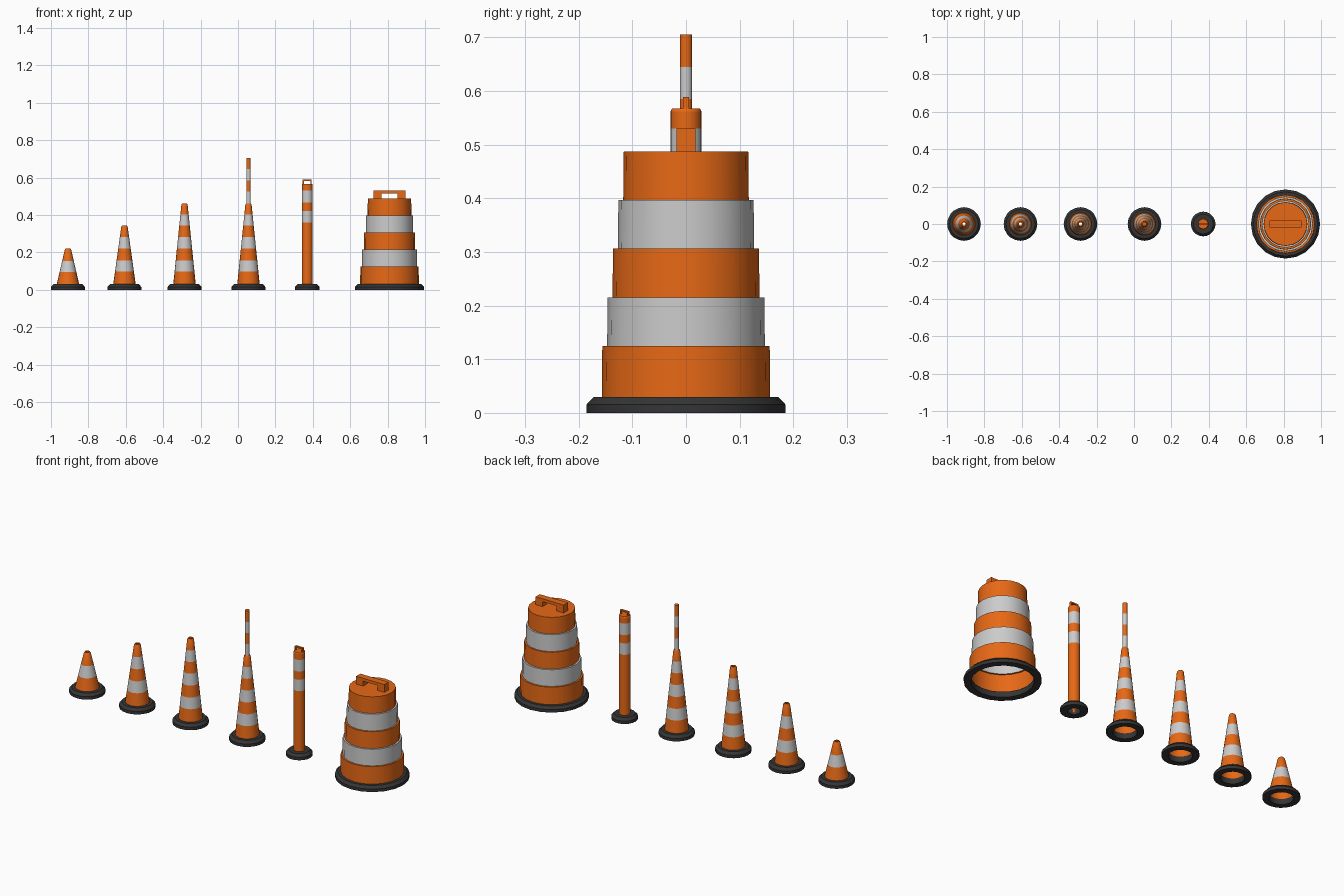
import bpy, bmesh, math

if "Cube" in bpy.data.objects:
    bpy.data.objects.remove(bpy.data.objects["Cube"])

SIDES = 20


def material(name, color):
    m = bpy.data.materials.new(name)
    m.diffuse_color = color
    m.use_nodes = True
    m.node_tree.nodes["Principled BSDF"].inputs["Base Color"].default_value = m.diffuse_color
    return m


ORANGE = material("safety_orange", (0.80, 0.14, 0.008, 1))
WHITE = material("reflective_grey", (0.55, 0.55, 0.55, 1))
BLACK = material("rubber_black", (0.035, 0.035, 0.035, 1))


def lathe(name, x, profile, mats, closed=False, band=None):
    """Spin (radius, z) points about a vertical axis; band(z) picks the material."""
    bm = bmesh.new()
    rings = []
    for r, z in profile:
        if r == 0:
            rings.append([bm.verts.new((0, 0, z))] * SIDES)
        else:
            rings.append([bm.verts.new((r * math.cos(2 * math.pi * i / SIDES),
                                        r * math.sin(2 * math.pi * i / SIDES), z))
                          for i in range(SIDES)])
    pairs = list(zip(rings, rings[1:]))
    if closed:
        pairs.append((rings[-1], rings[0]))
    for a, b in pairs:
        for i in range(SIDES):
            j = (i + 1) % SIDES
            loop = list(dict.fromkeys((a[i], a[j], b[j], b[i])))
            f = bm.faces.new(loop)
            if band:
                f.material_index = band(f.calc_center_median().z)
    finish(name, bm, (x, 0, 0), mats)


def finish(name, bm, loc, mats):
    mesh = bpy.data.meshes.new(name)
    bm.to_mesh(mesh)
    bm.free()
    for m in mats:
        mesh.materials.append(m)
    ob = bpy.data.objects.new(name, mesh)
    ob.location = loc
    bpy.context.collection.objects.link(ob)
    bpy.ops.object.select_all(action='DESELECT')
    ob.select_set(True)
    bpy.context.view_layer.objects.active = ob
    bpy.ops.object.shade_smooth_by_angle(angle=math.radians(30))


def base(name, x, r, hole):
    c = 0.013
    lathe(name, x, [(hole, 0), (r, 0), (r, 0.016), (r - c, 0.03), (hole, 0.03)],
          [BLACK], closed=True)


def handle(name, x, z, half, leg, height, bar, depth):
    """Arch-shaped grip extruded through y."""
    s = half - leg
    pts = [(-half, 0), (-s, 0), (-s, height - bar), (s, height - bar),
           (s, 0), (half, 0), (half, height), (-half, height)]
    bm = bmesh.new()
    face = bm.faces.new([bm.verts.new((px, -depth, pz)) for px, pz in pts])
    out = bmesh.ops.extrude_face_region(bm, geom=[face])
    bmesh.ops.translate(bm, vec=(0, 2 * depth, 0),
                        verts=[v for v in out['geom'] if isinstance(v, bmesh.types.BMVert)])
    bmesh.ops.recalc_face_normals(bm, faces=bm.faces)
    finish(name, bm, (x, 0, z), [ORANGE])


def striped(edges):
    """Alternate orange and grey at each height in edges."""
    return lambda z: sum(z > e for e in edges) % 2


# Traffic cones: hollow striped shells on rubber rings
def cone(name, x, edges, top, tip=None):
    base(name + "_base", x, 0.09, 0.058)
    r0, r1 = 0.060, 0.016
    radius = lambda z: r0 + (r1 - r0) * (z - 0.03) / (top - 0.03)
    pts = [(radius(z), z) for z in [0.01, 0.03] + edges + [top - 0.006]]
    pts += [(r1 - 0.003, top), (0.008, top), (0.008, top - 0.012)]
    lathe(name, x, pts, [ORANGE, WHITE], band=striped(edges))


cone("small_cone", -0.909, [0.095, 0.155], 0.22)
cone("medium_cone", -0.607, [0.097, 0.158, 0.22, 0.282], 0.345)
cone("large_cone", -0.286, [0.097, 0.158, 0.22, 0.282, 0.343, 0.403], 0.462)
cone("extended_cone", 0.056, [0.097, 0.158, 0.22, 0.282, 0.343, 0.403], 0.462)

# Striped extension tube on the fourth cone
tube = [0.525, 0.585, 0.645]
lathe("extension_tube", 0.056,
      [(0.0115, z) for z in [0.455] + tube + [0.705]] + [(0, 0.705)],
      [WHITE, ORANGE], band=striped(tube))

# Delineator post with small grip
base("post_base", 0.37, 0.066, 0.029)
bands = [0.36, 0.422, 0.467, 0.53]
lathe("post", 0.37,
      [(0.029, z) for z in [0.01] + bands + [0.562]] + [(0.026, 0.567), (0, 0.567)],
      [ORANGE, WHITE], band=striped(bands))
handle("post_grip", 0.37, 0.566, 0.024, 0.006, 0.023, 0.007, 0.006)

# Barrel: stepped tiers, hollow, open underneath
base("barrel_base", 0.81, 0.185, 0.150)
levels = [0.01, 0.125, 0.215, 0.306, 0.397, 0.487]
shell = []
for i in range(5):
    r = 0.157 - 0.01 * i
    shell += [(r, levels[i]), (r - 0.001, levels[i + 1])]
shell.append((0, levels[-1]))
lathe("barrel", 0.81, shell, [ORANGE, WHITE],
      band=striped([z + 0.001 for z in levels[1:5]]))
handle("barrel_handle", 0.81, 0.486, 0.085, 0.042, 0.044, 0.016, 0.018)
